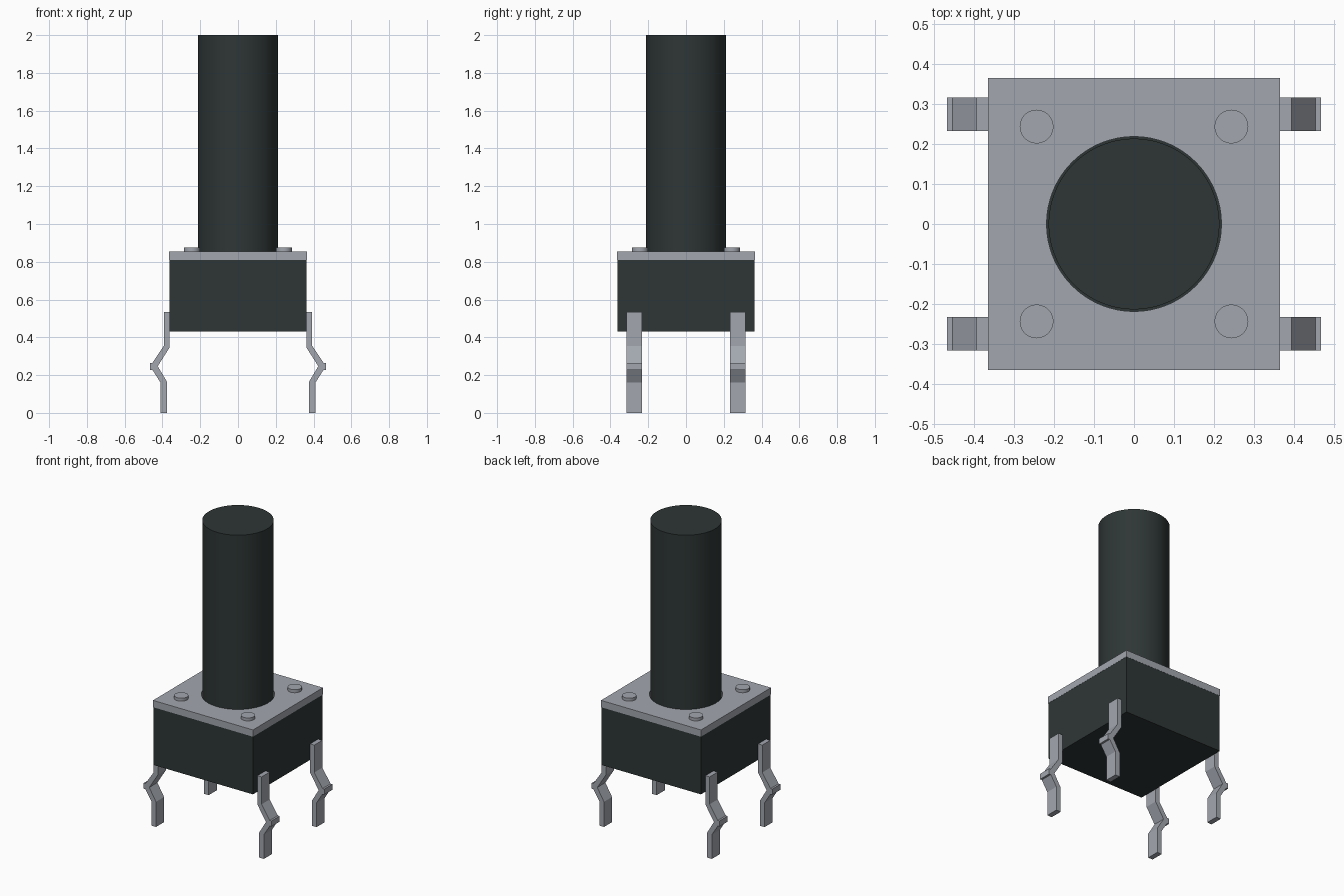
import bpy
import bmesh
import math

cube = bpy.data.objects.get("Cube")
if cube:
    bpy.data.objects.remove(cube, do_unlink=True)


def make_material(name, rgb):
    mat = bpy.data.materials.new(name)
    mat.use_nodes = True
    colour = (*rgb, 1)
    mat.diffuse_color = colour
    mat.node_tree.nodes["Principled BSDF"].inputs["Base Color"].default_value = colour
    return mat


black = make_material("black plastic", (0.027, 0.037, 0.036))
metal = make_material("grey metal", (0.365, 0.387, 0.43))


def box(name, half, z0, z1, mat):
    bpy.ops.mesh.primitive_cube_add(size=1, location=(0, 0, (z0 + z1) / 2))
    ob = bpy.context.object
    ob.name = name
    ob.scale = (half * 2, half * 2, z1 - z0)
    bpy.ops.object.transform_apply(location=True, rotation=False, scale=True)
    ob.data.materials.append(mat)
    return ob


def cylinder(name, x, y, radius, z0, z1, mat, sides):
    bpy.ops.mesh.primitive_cylinder_add(
        vertices=sides, radius=radius, depth=z1 - z0, location=(x, y, (z0 + z1) / 2))
    ob = bpy.context.object
    ob.name = name
    ob.data.materials.append(mat)
    bpy.ops.object.shade_smooth_by_angle(angle=math.radians(30))
    return ob


# Housing and tall round button
BODY_TOP, PLATE_TOP = 0.81, 0.855
box("housing", 0.363, 0.43, BODY_TOP, black)
cylinder("button", 0, 0, 0.213, BODY_TOP - 0.01, 2, black, 96)

# Cover plate with a round hole for the button
plate = box("cover_plate", 0.364, BODY_TOP, PLATE_TOP, metal)
cutter = cylinder("hole_cutter", 0, 0, 0.218, 0.7, 1, metal, 96)
cutter.hide_render = True
hole = plate.modifiers.new("hole", "BOOLEAN")
hole.operation = "DIFFERENCE"
hole.solver = "EXACT"
hole.object = cutter
bpy.context.view_layer.objects.active = plate
bpy.ops.object.modifier_apply(modifier=hole.name)
bpy.data.objects.remove(cutter, do_unlink=True)

# Side outline of a kinked leg, as x and z
LEG = [(0.363, 0.535), (0.363, 0.345), (0.425, 0.247), (0.376, 0.165), (0.376, 0),
       (0.41, 0), (0.41, 0.16), (0.453, 0.228), (0.466, 0.228), (0.466, 0.265),
       (0.453, 0.265), (0.393, 0.355), (0.393, 0.535)]


def leg(name, side, y0, y1):
    bm = bmesh.new()
    face = bm.faces.new([bm.verts.new((side * x, y0, z)) for x, z in LEG])
    grown = bmesh.ops.extrude_face_region(bm, geom=[face])["geom"]
    moved = [v for v in grown if isinstance(v, bmesh.types.BMVert)]
    bmesh.ops.translate(bm, verts=moved, vec=(0, y1 - y0, 0))
    bmesh.ops.recalc_face_normals(bm, faces=bm.faces)
    mesh = bpy.data.meshes.new(name)
    bm.to_mesh(mesh)
    bm.free()
    mesh.materials.append(metal)
    bpy.context.collection.objects.link(bpy.data.objects.new(name, mesh))


# Rivets and legs, one of each per corner
for x_name, sx in (("left", 1), ("right", -1)):
    for y_name, sy in (("front", -1), ("back", 1)):
        corner = f"{y_name}_{x_name}"
        cylinder(f"{corner}_rivet", sx * 0.243, sy * 0.243, 0.042,
                 PLATE_TOP - 0.01, 0.875, metal, 48)
        leg(f"{corner}_leg", sx, sy * 0.232, sy * 0.316)
